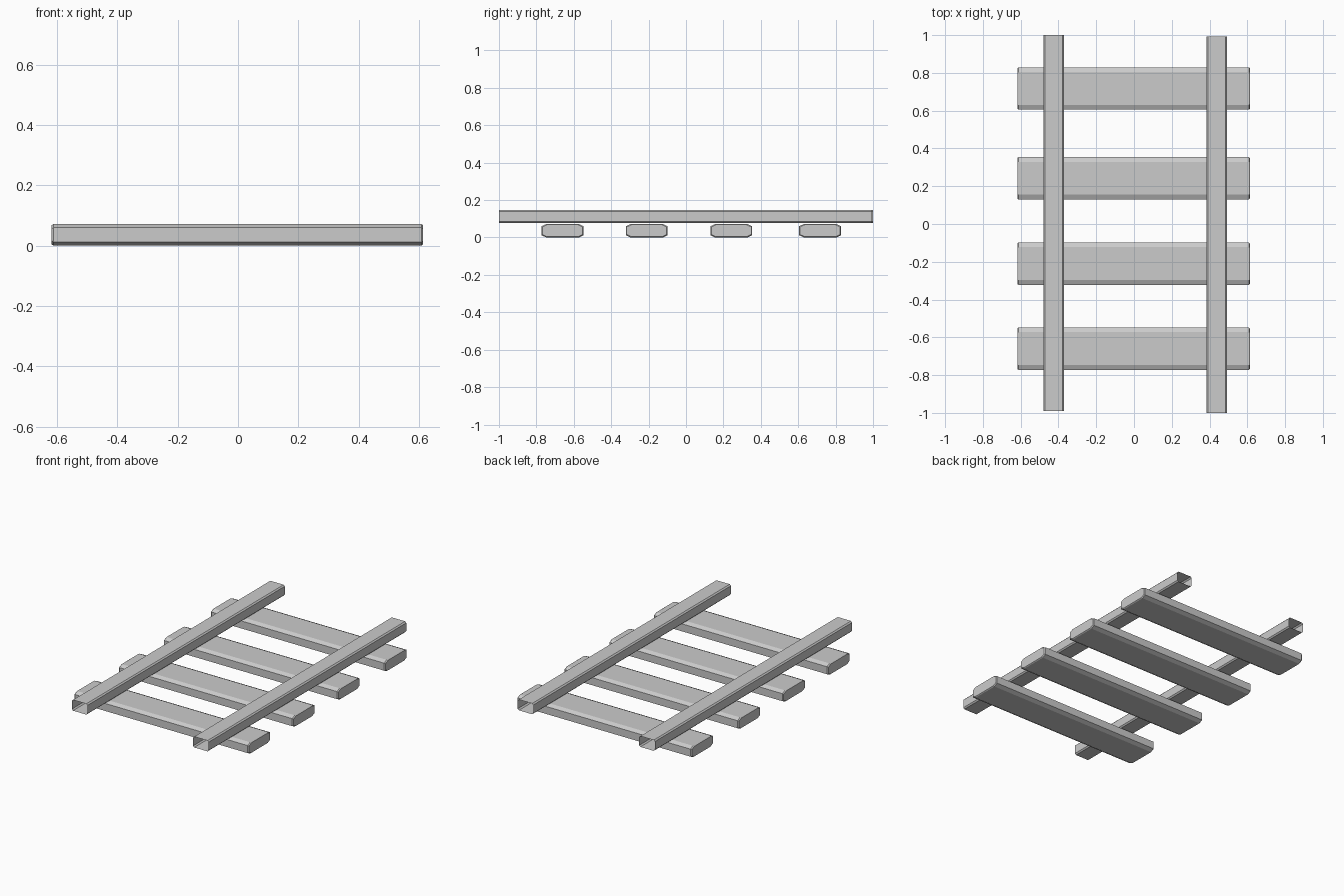
import bpy, bmesh

if "Cube" in bpy.data.objects:
    bpy.data.objects.remove(bpy.data.objects["Cube"])


def loft(name, rings, closed=True, caps=True):
    """Skin a list of matching vertex rings."""
    bm = bmesh.new()
    loops = [[bm.verts.new(p) for p in ring] for ring in rings]
    n = len(rings[0])
    for a, b in zip(loops, loops[1:]):
        for i in range(n if closed else n - 1):
            j = (i + 1) % n
            bm.faces.new((a[i], a[j], b[j], b[i]))
    if caps:
        bm.faces.new(loops[0][::-1])
        bm.faces.new(loops[-1])
        bmesh.ops.recalc_face_normals(bm, faces=bm.faces)
    me = bpy.data.meshes.new(name)
    bm.to_mesh(me)
    bm.free()
    ob = bpy.data.objects.new(name, me)
    bpy.context.collection.objects.link(ob)
    return ob


def octagon(hw, z0, z1, cw, ch):
    """Chamfered rectangle, counter-clockwise."""
    return [(-hw + cw, z0), (hw - cw, z0), (hw, z0 + ch), (hw, z1 - ch),
            (hw - cw, z1), (-hw + cw, z1), (-hw, z1 - ch), (-hw, z0 + ch)]


# Sleepers: chamfered planks with slightly eased ends
wide = octagon(0.112, 0.0, 0.072, 0.025, 0.012)
ends = octagon(0.107, 0.004, 0.068, 0.025, 0.012)
for k, yc in enumerate((-0.66, -0.21, 0.242, 0.717)):
    rings = [[(x, yc + y, z) for y, z in prof] for x, prof in
             ((-0.618, ends), (-0.612, wide), (0.608, wide), (0.614, ends))]
    loft(f"sleeper_{k + 1}", rings)

# Rails: chamfered tubes, open at both ends
rail = octagon(0.055, 0.077, 0.146, 0.008, 0.008)
for name, xc, y0, y1 in (("rail_left", -0.425, -0.99, 1.0),
                         ("rail_right", 0.438, -1.0, 0.993)):
    loft(name, [[(xc + x, y, z) for x, z in rail] for y in (y1, y0)], caps=False)
